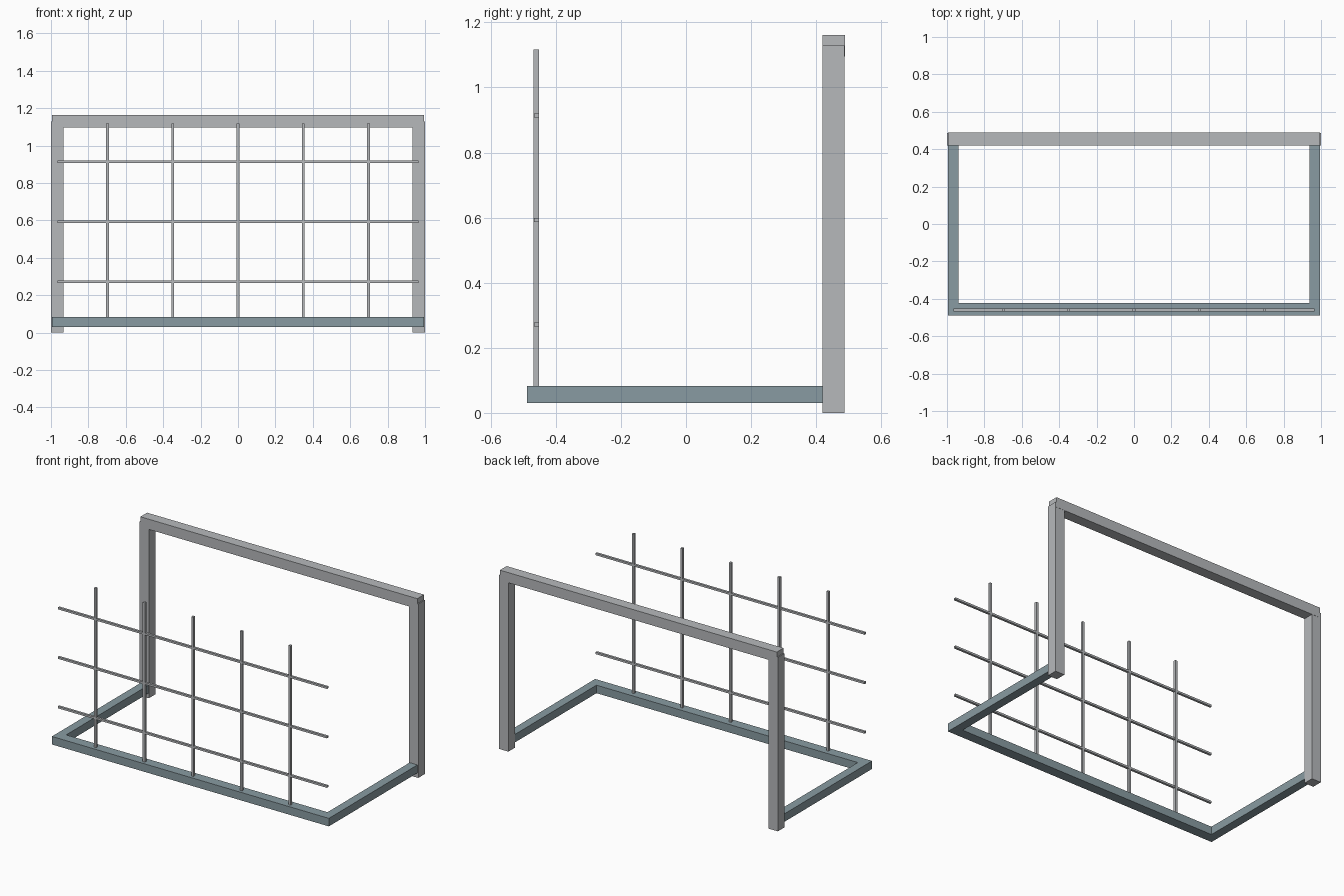
import bpy, bmesh

if "Cube" in bpy.data.objects:
    bpy.data.objects.remove(bpy.data.objects["Cube"])


def material(name, rgb):
    m = bpy.data.materials.new(name)
    m.diffuse_color = (*rgb, 1)
    m.use_nodes = True
    m.node_tree.nodes["Principled BSDF"].inputs["Base Color"].default_value = m.diffuse_color
    return m


LIGHT = material("light grey metal", (0.47, 0.485, 0.50))
BLUE = material("blue grey metal", (0.25, 0.33, 0.36))


def finish(name, bm, mat):
    bmesh.ops.recalc_face_normals(bm, faces=bm.faces)
    me = bpy.data.meshes.new(name)
    bm.to_mesh(me)
    bm.free()
    me.materials.append(mat)
    bpy.context.collection.objects.link(bpy.data.objects.new(name, me))


def box(name, x, y, z, mat):
    """Box from (min, max) ranges."""
    bm = bmesh.new()
    bmesh.ops.create_cube(bm, size=1)
    for v in bm.verts:
        v.co = [(r[0] + r[1]) / 2 + c * (r[1] - r[0]) for r, c in zip((x, y, z), v.co)]
    finish(name, bm, mat)


# Upright frame: two posts and a slightly narrower crossbar
for side, x in (("left", (-1.0, -0.934)), ("right", (0.934, 1.0))):
    box(side + "_post", x, (0.42, 0.487), (0, 1.129), LIGHT)
box("crossbar", (-0.994, 0.994), (0.419, 0.488), (1.096, 1.162), LIGHT)

# U-shaped ground frame, its ends tucked into the posts
outline = [(-0.994, 0.45), (-0.994, -0.488), (0.994, -0.488), (0.994, 0.45),
           (0.938, 0.45), (0.938, -0.422), (-0.938, -0.422), (-0.938, 0.45)]
bm = bmesh.new()
face = bm.faces.new([bm.verts.new((x, y, 0.031)) for x, y in outline])
ext = bmesh.ops.extrude_face_region(bm, geom=[face])
for v in ext["geom"]:
    if isinstance(v, bmesh.types.BMVert):
        v.co.z = 0.083
finish("ground_frame", bm, BLUE)

# Net: upright rods standing on the ground frame, crossed by level rods
for i in range(5):
    x = (i - 2) * 0.349
    box(f"net_upright_{i}", (x - 0.0075, x + 0.0075), (-0.468, -0.452), (0.07, 1.117), LIGHT)
for i in range(3):
    z = 0.272 + i * 0.321
    box(f"net_level_{i}", (-0.966, 0.966), (-0.4675, -0.4525), (z - 0.0065, z + 0.0065), LIGHT)
